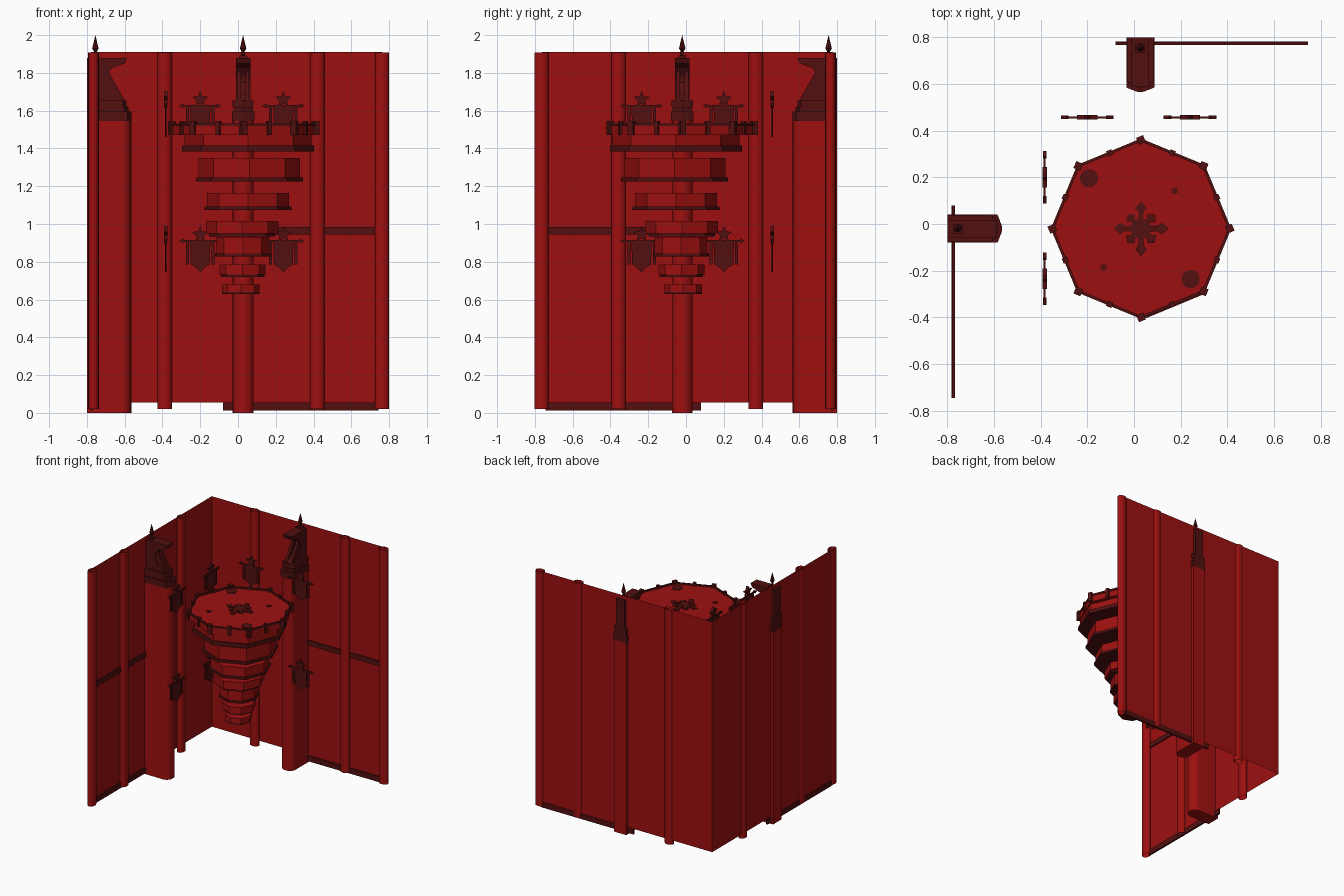
import bpy, bmesh, math
from mathutils import Matrix, Vector

cube = bpy.data.objects.get("Cube")
if cube:
    bpy.data.objects.remove(cube, do_unlink=True)


def material(name, rgb):
    m = bpy.data.materials.new(name)
    m.use_nodes = True
    m.diffuse_color = (*rgb, 1)
    m.node_tree.nodes["Principled BSDF"].inputs["Base Color"].default_value = (*rgb, 1)
    return m


RED = material("deep_red", (0.34, 0.005, 0.005))
DARK = material("dark_red", (0.085, 0.005, 0.005))
# Reflection that turns the back wing into the side wing
SIDE = Matrix(((0, -1, 0, 0), (-1, 0, 0, 0), (0, 0, 1, 0), (0, 0, 0, 1)))


def finish(name, bm, mat, side=False, smooth=False):
    if side:
        bm.transform(SIDE)
    bmesh.ops.recalc_face_normals(bm, faces=bm.faces[:])
    mesh = bpy.data.meshes.new(name)
    bm.to_mesh(mesh)
    bm.free()
    mesh.materials.append(mat)
    ob = bpy.data.objects.new(name, mesh)
    bpy.context.collection.objects.link(ob)
    if smooth:
        bpy.ops.object.select_all(action='DESELECT')
        ob.select_set(True)
        bpy.context.view_layer.objects.active = ob
        bpy.ops.object.shade_smooth_by_angle(angle=math.radians(40))
    return ob


def prism(bm, pts, axis, a, b, caps=True):
    """Extrude a 2D outline along an axis from a to b."""
    def place(p, d):
        return {'x': (d, p[0], p[1]), 'y': (p[0], d, p[1]), 'z': (p[0], p[1], d)}[axis]
    lo = [bm.verts.new(place(p, a)) for p in pts]
    hi = [bm.verts.new(place(p, b)) for p in pts]
    n = len(pts)
    for i in range(n):
        j = (i + 1) % n
        bm.faces.new((lo[i], lo[j], hi[j], hi[i]))
    if caps:
        bm.faces.new(lo)
        bm.faces.new(hi)


def box(bm, x0, x1, y0, y1, z0, z1):
    prism(bm, [(x0, y0), (x1, y0), (x1, y1), (x0, y1)], 'z', z0, z1)


def ring(cx, cy, rx, ry, n, start=0.0):
    return [(cx + rx * math.cos(start + math.tau * i / n),
             cy + ry * math.sin(start + math.tau * i / n)) for i in range(n)]


def star(cx, cy, outer, inner, points):
    out = []
    for i in range(points * 2):
        a = math.pi / 2 + math.pi * i / points
        r = inner if i % 2 else outer
        out.append((cx + r * math.cos(a), cy + r * math.sin(a)))
    return out


def banner(name, u, d, z, side):
    bm = bmesh.new()
    # rod with pointed ends and a thin hanger
    box(bm, u - 0.095, u + 0.095, d - 0.004, d + 0.004, z - 0.005, z + 0.005)
    for s in (-1, 1):
        tip = [(u + s * 0.08, z), (u + s * 0.09, z + 0.012),
               (u + s * 0.113, z), (u + s * 0.09, z - 0.012)]
        prism(bm, tip, 'y', d - 0.007, d + 0.007)
        # side ribbons
        box(bm, *sorted((u + s * 0.06, u + s * 0.076)), d - 0.003, d + 0.003, z - 0.125, z)
    # star on the rod
    prism(bm, star(u, z + 0.034, 0.046, 0.02, 5), 'y', d - 0.01, d + 0.01)
    # cloth with a pointed hem
    hem = [(u - 0.054, z), (u + 0.054, z), (u + 0.05, z - 0.125), (u + 0.03, z - 0.135),
           (u, z - 0.165), (u - 0.03, z - 0.135), (u - 0.05, z - 0.125)]
    prism(bm, hem, 'y', d - 0.004, d + 0.004)
    finish(name, bm, DARK, side)


def wing(tag, pillars, mid, banners, depth, side):
    # thin wall sheet
    bm = bmesh.new()
    corners = [(-0.778, 0.055), (0.762, 0.055), (0.762, 1.91), (-0.778, 1.91)]
    bm.faces.new([bm.verts.new((x, 0.778, z)) for x, z in corners])
    finish(tag + "_wall", bm, RED, side)
    # dark trim rails
    bm = bmesh.new()
    box(bm, -0.08, 0.745, 0.767, 0.777, 0.945, 0.985)
    box(bm, -0.08, 0.745, 0.767, 0.782, 0.012, 0.055)
    finish(tag + "_wall_trim", bm, DARK, side)
    # slim open pillars
    for i, x in enumerate(pillars):
        bm = bmesh.new()
        prism(bm, ring(x, 0.765, 0.038, 0.028, 16), 'z', 0.02, 1.908, caps=False)
        finish(f"{tag}_pillar_{i + 1}", bm, RED, side, True)
    # deep buttress with a rounded nose
    nose = [(mid + 0.055 * math.cos(a), 0.615 - 0.05 * math.sin(a))
            for a in [math.pi * i / 10 for i in range(11)]]
    bm = bmesh.new()
    prism(bm, nose + [(mid - 0.055, 0.8), (mid + 0.055, 0.8)], 'z', 0, 1.545)
    finish(tag + "_buttress", bm, RED, side, True)
    # carved crest: stepped plinth and a scooped bracket
    bm = bmesh.new()
    for w, y, z0, z1 in ((0.06, 0.565, 1.545, 1.595), (0.052, 0.58, 1.595, 1.62),
                         (0.056, 0.59, 1.62, 1.655)):
        plan = [(mid - w, 0.8), (mid - w, y + 0.02), (mid - w * 0.6, y + 0.01), (mid, y),
                (mid + w * 0.6, y + 0.01), (mid + w, y + 0.02), (mid + w, 0.8)]
        prism(bm, plan, 'z', z0, z1)
    scoop = [(0.8, 1.655), (0.605, 1.655), (0.63, 1.68), (0.675, 1.705), (0.7, 1.75),
             (0.695, 1.79), (0.67, 1.825), (0.63, 1.84), (0.6, 1.85), (0.588, 1.88),
             (0.8, 1.88)]
    prism(bm, scoop, 'x', mid - 0.038, mid + 0.038)
    for s in (-1, 1):
        fin = [(0.6, 1.655), (0.7, 1.655), (0.7, 1.83)]
        prism(bm, fin, 'x', mid + s * 0.022 - 0.01, mid + s * 0.022 + 0.01)
    finish(tag + "_crest", bm, DARK, side)
    # spear finial
    bm = bmesh.new()
    box(bm, mid - 0.02, mid + 0.02, 0.735, 0.775, 1.875, 1.892)
    for r0, r1, z0, z1 in ((0.008, 0.008, 1.89, 1.915), (0.006, 0.017, 1.91, 1.93),
                           (0.017, 0.0, 1.93, 2.0)):
        bmesh.ops.create_cone(bm, cap_ends=True, segments=8, radius1=r0, radius2=r1,
                              depth=z1 - z0,
                              matrix=Matrix.Translation((mid, 0.755, (z0 + z1) / 2)))
    finish(tag + "_finial", bm, DARK, side)
    # hanging banners in two rows
    for row, z in (("upper", 1.625), ("lower", 0.91)):
        for i, u in enumerate(banners):
            banner(f"{tag}_{row}_banner_{i + 1}", u, depth, z, side)


wing("back", (-0.388, 0.42, 0.762), 0.027, (-0.2, 0.24), 0.457, False)
wing("side", (-0.37, 0.357, 0.765), 0.02, (-0.2, 0.235), 0.383, True)

# Stepped octagonal tiers: offset, radius, bottom, top, rim radius, rim height
TIERS = ((0.053, 0.335, 1.385, 1.47, 0.35, 0.03), (0.06, 0.268, 1.225, 1.35, 0.283, 0.02),
         (0.053, 0.217, 1.075, 1.165, 0.23, 0.018), (0.022, 0.192, 0.935, 1.015, 0.175, 0.015),
         (0.026, 0.14, 0.828, 0.93, 0.147, 0.017), (0.024, 0.122, 0.72, 0.785, 0.115, 0.012),
         (0.015, 0.1, 0.63, 0.68, 0.1, 0.01))
for i, (c, r, z0, z1, rim, h) in enumerate(TIERS):
    bm = bmesh.new()
    prism(bm, ring(c, -c, r, r, 8), 'z', z0 + h, z1)
    finish(f"tier_{i + 1}", bm, RED)
    bm = bmesh.new()
    prism(bm, ring(c, -c, rim, rim, 8), 'z', z0, z0 + h)
    finish(f"tier_rim_{i + 1}", bm, DARK)

# Deck
CX, CY, R = 0.03, -0.02, 0.38
bm = bmesh.new()
prism(bm, ring(CX, CY, R, R, 8), 'z', 1.47, 1.522)
finish("deck", bm, RED)

# Railing: posts at corners and mid-sides with a thin rail between
corners = [Vector((x, y, 0)) for x, y in ring(CX, CY, R, R, 8)]
posts, rails = bmesh.new(), bmesh.new()
for i, p in enumerate(corners):
    q = corners[(i + 1) % 8]
    ang = math.atan2(q.y - p.y, q.x - p.x)
    for t, w in ((0.0, 0.032), (0.5, 0.024)):
        at = p.lerp(q, t) + Vector((0, 0, 1.508))
        mat = Matrix.Translation(at) @ Matrix.Rotation(ang, 4, 'Z')
        bmesh.ops.create_cube(posts, size=1, matrix=mat @ Matrix.Diagonal((w, w, 0.075, 1)))
    mat = Matrix.Translation((p + q) / 2 + Vector((0, 0, 1.526))) @ Matrix.Rotation(ang, 4, 'Z')
    bmesh.ops.create_cube(rails, size=1,
                          matrix=mat @ Matrix.Diagonal(((q - p).length, 0.012, 0.014, 1)))
finish("railing_posts", posts, DARK)
finish("railing_rails", rails, DARK)

# Inlaid deck emblem: hub with eight flared arms
bm = bmesh.new()
prism(bm, ring(CX, CY, 0.045, 0.045, 12), 'z', 1.522, 1.527)
for k in range(8):
    a = math.tau * k / 8 + math.pi / 2
    reach = 0.085 if k % 2 else 0.118
    arm = [(0, -0.012), (0.6, -0.011), (0.75, -0.024), (1, 0), (0.75, 0.024),
           (0.6, 0.011), (0, 0.012)]
    pts = [(CX + u * reach * math.cos(a) - v * math.sin(a),
            CY + u * reach * math.sin(a) + v * math.cos(a)) for u, v in arm]
    prism(bm, pts, 'z', 1.522, 1.528 + 0.0002 * k)
finish("deck_emblem", bm, DARK)

# Deck discs and small stars
bm = bmesh.new()
for x, y in ((-0.193, 0.196), (0.243, -0.236)):
    prism(bm, ring(x, y, 0.039, 0.039, 20), 'z', 1.522, 1.528)
for x, y in ((0.175, 0.142), (-0.13, -0.185)):
    prism(bm, star(x, y, 0.02, 0.011, 6), 'z', 1.522, 1.528)
finish("deck_inlays", bm, DARK)
